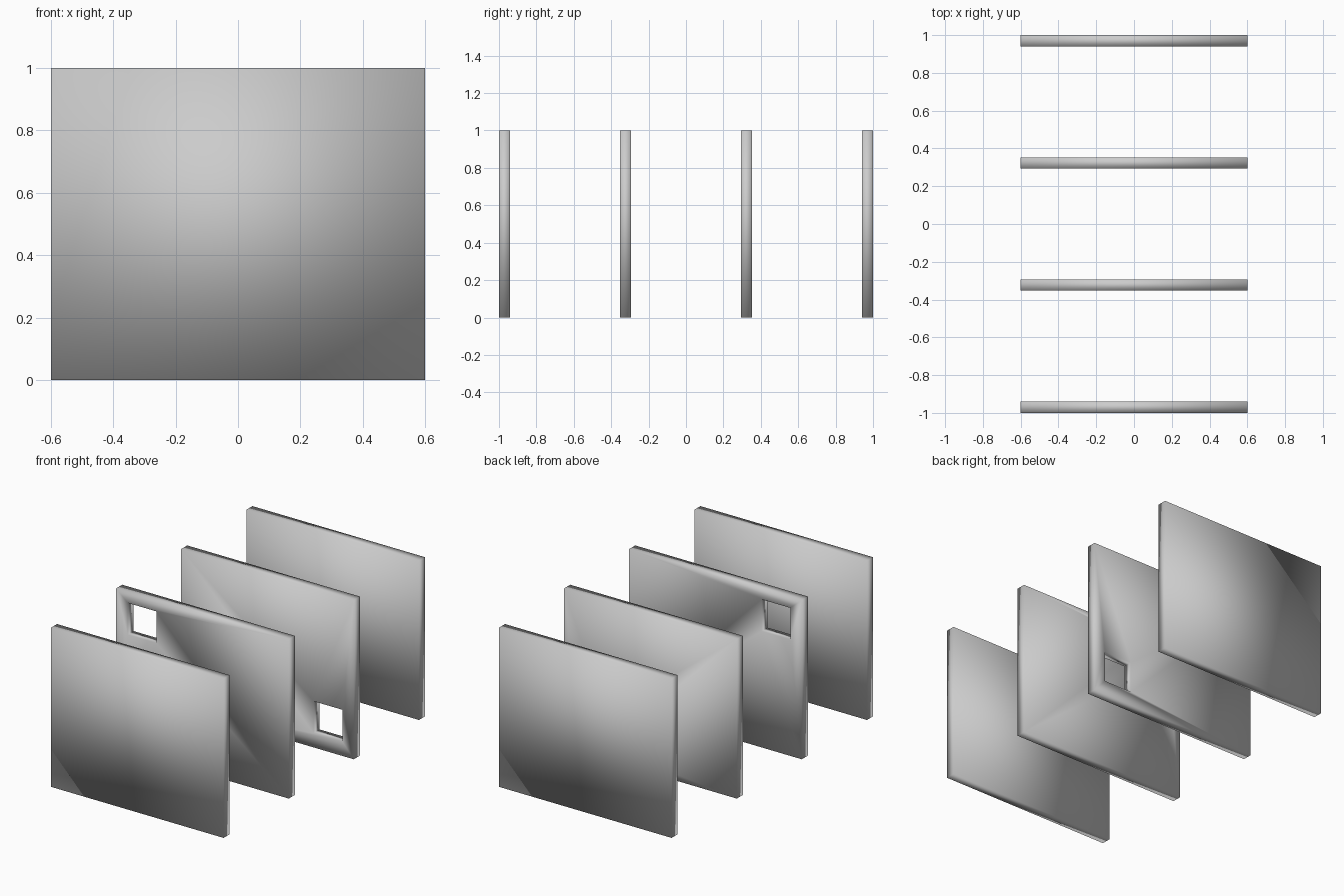
import bpy
import bmesh

if "Cube" in bpy.data.objects:
    bpy.data.objects.remove(bpy.data.objects["Cube"])

WIDTH, HEIGHT, THICK = 1.2, 1.0, 0.06


def rect(bm, x0, x1, z0, z1, y):
    return [bm.verts.new((x, y, z)) for x, z in ((x0, z0), (x1, z0), (x1, z1), (x0, z1))]


def panel(name, y, window=None):
    """Upright slab centred on y, optionally pierced by a window (x0, x1, z0, z1)."""
    bm = bmesh.new()
    front = y - THICK / 2
    outer = rect(bm, -WIDTH / 2, WIDTH / 2, 0, HEIGHT, front)
    if window:
        inner = rect(bm, *window, front)
        for i in range(4):
            j = (i + 1) % 4
            bm.faces.new((outer[i], outer[j], inner[j], inner[i]))
    else:
        bm.faces.new(outer)

    # Extrude the front face through the thickness, keeping the front closed
    geom = bmesh.ops.extrude_face_region(bm, geom=bm.faces[:], use_keep_orig=True)["geom"]
    verts = [v for v in geom if isinstance(v, bmesh.types.BMVert)]
    bmesh.ops.translate(bm, verts=verts, vec=(0, THICK, 0))
    bmesh.ops.recalc_face_normals(bm, faces=bm.faces[:])

    # Soft shading right across the edges
    for face in bm.faces:
        face.smooth = True

    mesh = bpy.data.meshes.new(name)
    bm.to_mesh(mesh)
    bm.free()
    obj = bpy.data.objects.new(name, mesh)
    bpy.context.collection.objects.link(obj)
    return obj


# Four evenly spaced panels; the middle two have windows in opposite corners
panel("front_panel", -0.97)
panel("upper_window_panel", -0.323, (-0.52, -0.32, 0.73, 0.93))
panel("lower_window_panel", 0.323, (0.32, 0.52, 0.09, 0.29))
panel("back_panel", 0.97)
